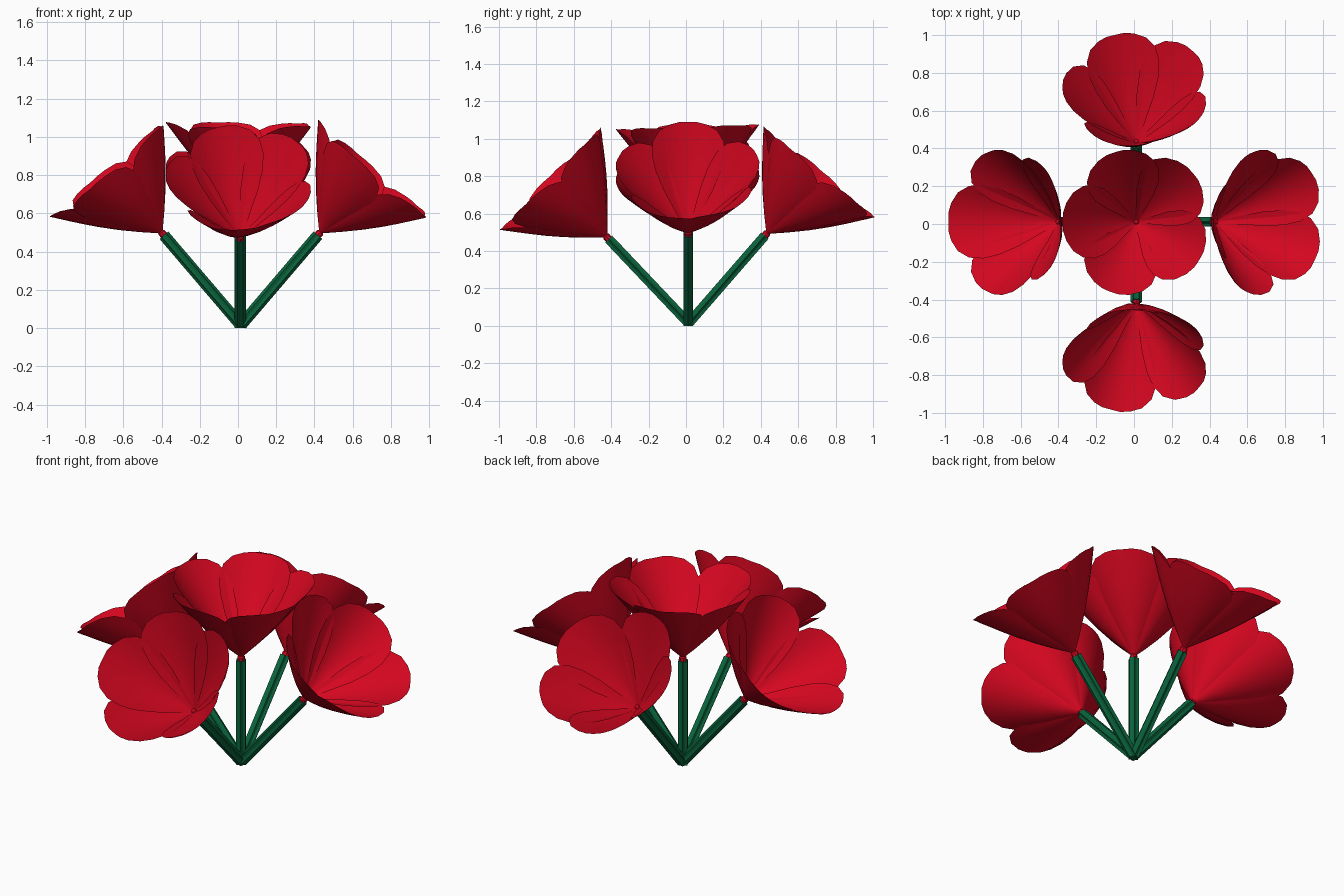
import bpy, bmesh, math
from mathutils import Matrix, Vector

if "Cube" in bpy.data.objects:
    bpy.data.objects.remove(bpy.data.objects["Cube"], do_unlink=True)


def material(name, rgb):
    m = bpy.data.materials.new(name)
    m.use_nodes = True
    color = (*rgb, 1)
    m.diffuse_color = color
    m.node_tree.nodes["Principled BSDF"].inputs["Base Color"].default_value = color
    return m


RED = material("petal_red", (0.66, 0.002, 0.014))
GREEN = material("stem_green", (0.003, 0.125, 0.045))


def finish(name, bm, mat, placement, angle):
    bmesh.ops.recalc_face_normals(bm, faces=bm.faces)
    mesh = bpy.data.meshes.new(name)
    bm.to_mesh(mesh)
    bm.free()
    mesh.transform(placement)
    mesh.materials.append(mat)
    obj = bpy.data.objects.new(name, mesh)
    bpy.context.collection.objects.link(obj)
    bpy.ops.object.select_all(action="DESELECT")
    obj.select_set(True)
    bpy.context.view_layer.objects.active = obj
    bpy.ops.object.shade_smooth_by_angle(angle=math.radians(angle))


def skin(bm, rows, closed=False):
    """Bridge equal rows of points with quads."""
    grid = [[bm.verts.new(p) for p in row] for row in rows]
    n = len(grid[0])
    for a, b in zip(grid, grid[1:]):
        for i in range(n if closed else n - 1):
            j = (i + 1) % n
            bm.faces.new((a[i], a[j], b[j], b[i]))
    return grid


def ring(z, radius, sides, flute=1.0):
    points = []
    for i in range(sides):
        a = 2 * math.pi * i / sides
        r = radius * (flute if i % 2 else 1)
        points.append(Vector((r * math.cos(a), r * math.sin(a), z)))
    return points


def tube(bm, rings):
    grid = skin(bm, rings, True)
    bm.faces.new(grid[0])
    bm.faces.new(grid[-1])


# Petal outline: fraction of length, half width
OUTLINE = [(0, 0.015), (0.2, 0.07), (0.4, 0.13), (0.58, 0.174), (0.72, 0.194),
           (0.84, 0.19), (0.93, 0.155), (0.98, 0.1), (1, 0.05)]
# Petal direction in degrees, tip radius, tip height
PETALS = [(107, 0.385, 0.44), (180, 0.39, 0.44), (250, 0.395, 0.415),
          (329, 0.39, 0.42), (41, 0.395, 0.435)]
BASE = 0.635


def add_petal(bm, direction, reach, rise):
    turn = Matrix.Rotation(math.radians(direction), 3, "Z")
    rows = []
    for t, half in OUTLINE:
        radius = 0.008 + (reach - 0.008) * t
        height = BASE + rise * (t - 0.055 * math.sin(math.pi * t))
        row = []
        for i in range(9):
            u = half * (i / 4 - 1)
            # cup the petal: its edges curl in and up
            curl = 0.45 * u * u / max(radius, half)
            row.append(turn @ Vector((radius - curl, u, height + 0.85 * curl)))
        rows.append(row)
    skin(bm, rows)


def add_flower(label, placement):
    # Fluted stem
    bm = bmesh.new()
    tube(bm, [ring(0, 0.03, 12, 0.72), ring(0.615, 0.03, 12, 0.72)])
    finish(label + "_stem", bm, GREEN, placement, 20)
    # Flower neck and petals
    bm = bmesh.new()
    tube(bm, [ring(0.605, 0.02, 8), ring(0.635, 0.02, 8), ring(0.645, 0.01, 8)])
    for petal in PETALS:
        add_petal(bm, *petal)
    finish(label + "_petals", bm, RED, placement, 40)


# One upright flower and four leaning outward from a shared foot
add_flower("centre", Matrix.Translation((0.012, 0.012, 0)))
for label, axis, lean, x, y in (("left", "Y", 40.5, 0.018, 0.012),
                                ("right", "Y", -40.5, 0.012, 0.012),
                                ("front", "X", 43.5, 0.012, 0.01),
                                ("back", "X", -41, 0.012, 0.018)):
    foot = Matrix.Translation((x, y, 0.018))
    add_flower(label, foot @ Matrix.Rotation(math.radians(lean), 4, axis))
